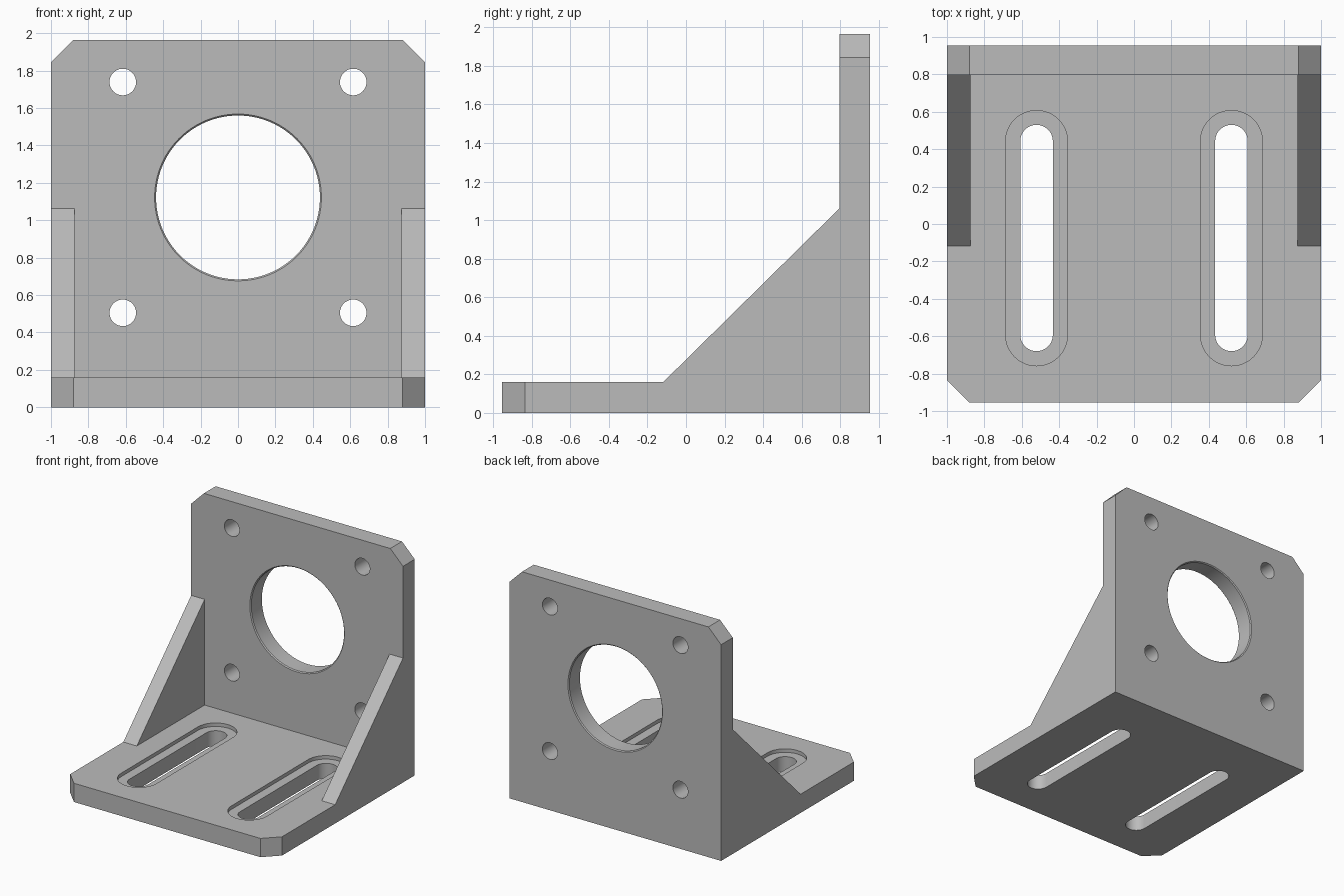
import bpy, bmesh, math
from mathutils import Vector

old = bpy.data.objects.get("Cube")
if old:
    bpy.data.objects.remove(old, do_unlink=True)

# Machined metal colour
metal = bpy.data.materials.new("grey_metal")
metal.use_nodes = True
grey = (0.5, 0.5, 0.5, 1)
metal.diffuse_color = grey
metal.node_tree.nodes["Principled BSDF"].inputs["Base Color"].default_value = grey

AXES = {"x": lambda a, b, d: (d, a, b),
        "y": lambda a, b, d: (a, d, b),
        "z": lambda a, b, d: (a, b, d)}


def loft(name, axis, sections):
    """Solid through equal-length outlines, each given as (depth, points)."""
    bm = bmesh.new()
    rings = [[bm.verts.new(AXES[axis](a, b, d)) for a, b in pts]
             for d, pts in sections]
    n = len(rings[0])
    bm.faces.new(rings[0])
    bm.faces.new(rings[-1])
    for low, high in zip(rings, rings[1:]):
        for i in range(n):
            j = (i + 1) % n
            bm.faces.new((low[i], low[j], high[j], high[i]))
    bmesh.ops.recalc_face_normals(bm, faces=bm.faces)
    mesh = bpy.data.meshes.new(name)
    bm.to_mesh(mesh)
    bm.free()
    mesh.materials.append(metal)
    obj = bpy.data.objects.new(name, mesh)
    bpy.context.collection.objects.link(obj)
    return obj


def prism(name, axis, pts, d0, d1):
    return loft(name, axis, [(d0, pts), (d1, pts)])


def circle(cx, cy, r, n=64):
    return [(cx + r * math.cos(2 * math.pi * i / n),
             cy + r * math.sin(2 * math.pi * i / n)) for i in range(n)]


def slot(cx, y0, y1, r, n=24):
    """Outline of a round-ended slot running along y."""
    arc = [math.pi * i / n for i in range(n + 1)]
    return ([(cx + r * math.cos(t), y1 - r + r * math.sin(t)) for t in arc] +
            [(cx - r * math.cos(t), y0 + r - r * math.sin(t)) for t in arc])


def combine(target, tool, operation):
    tool.hide_render = True
    mod = target.modifiers.new(operation.lower(), "BOOLEAN")
    mod.operation, mod.solver, mod.object = operation, "EXACT", tool
    bpy.context.view_layer.objects.active = target
    bpy.ops.object.modifier_apply(modifier=mod.name)
    bpy.data.objects.remove(tool, do_unlink=True)


T, TOP, BACK, INNER, C = 0.16, 1.965, 0.955, 0.797, 0.12

# Base plate with clipped front corners
body = prism("motor_bracket", "z",
             [(-1, INNER), (-1, -BACK + C), (-1 + C, -BACK),
              (1 - C, -BACK), (1, -BACK + C), (1, INNER)], 0, T)

# Upright plate with clipped top corners
upright = prism("upright_plate", "y",
                [(-1, 0), (1, 0), (1, TOP - C), (1 - C, TOP),
                 (-1 + C, TOP), (-1, TOP - C)], INNER, BACK)
combine(body, upright, "UNION")

# Side gussets
for side in (-1, 1):
    gusset = prism("gusset", "x", [(-0.118, T), (INNER, T), (INNER, 1.062)],
                   side * 0.873, side)
    combine(body, gusset, "UNION")

# Central bore with slightly eased rims
HZ, R, E = 1.122, 0.438, 0.008
bore = loft("bore_cutter", "y",
            [(INNER - E, circle(0, HZ, R + 2 * E, 96)),
             (INNER + E, circle(0, HZ, R, 96)),
             (BACK - E, circle(0, HZ, R, 96)),
             (BACK + E, circle(0, HZ, R + 2 * E, 96))])
combine(body, bore, "DIFFERENCE")

# Bolt holes and recessed mounting slots
for side in (-1, 1):
    for dz in (-1, 1):
        hole = prism("bolt_cutter", "y",
                     circle(side * 0.616, HZ + dz * 0.617, 0.071, 48), 0.7, 1.1)
        combine(body, hole, "DIFFERENCE")
    x = side * 0.521
    combine(body, prism("recess_cutter", "z", slot(x, -0.758, 0.607, 0.166),
                        T - 0.03, T + 0.1), "DIFFERENCE")
    combine(body, prism("slot_cutter", "z", slot(x, -0.68, 0.53, 0.087),
                        -0.1, T + 0.1), "DIFFERENCE")

# Smooth bores, crisp edges
bpy.ops.object.select_all(action="DESELECT")
body.select_set(True)
bpy.context.view_layer.objects.active = body
bpy.ops.object.shade_smooth_by_angle(angle=math.radians(30))
